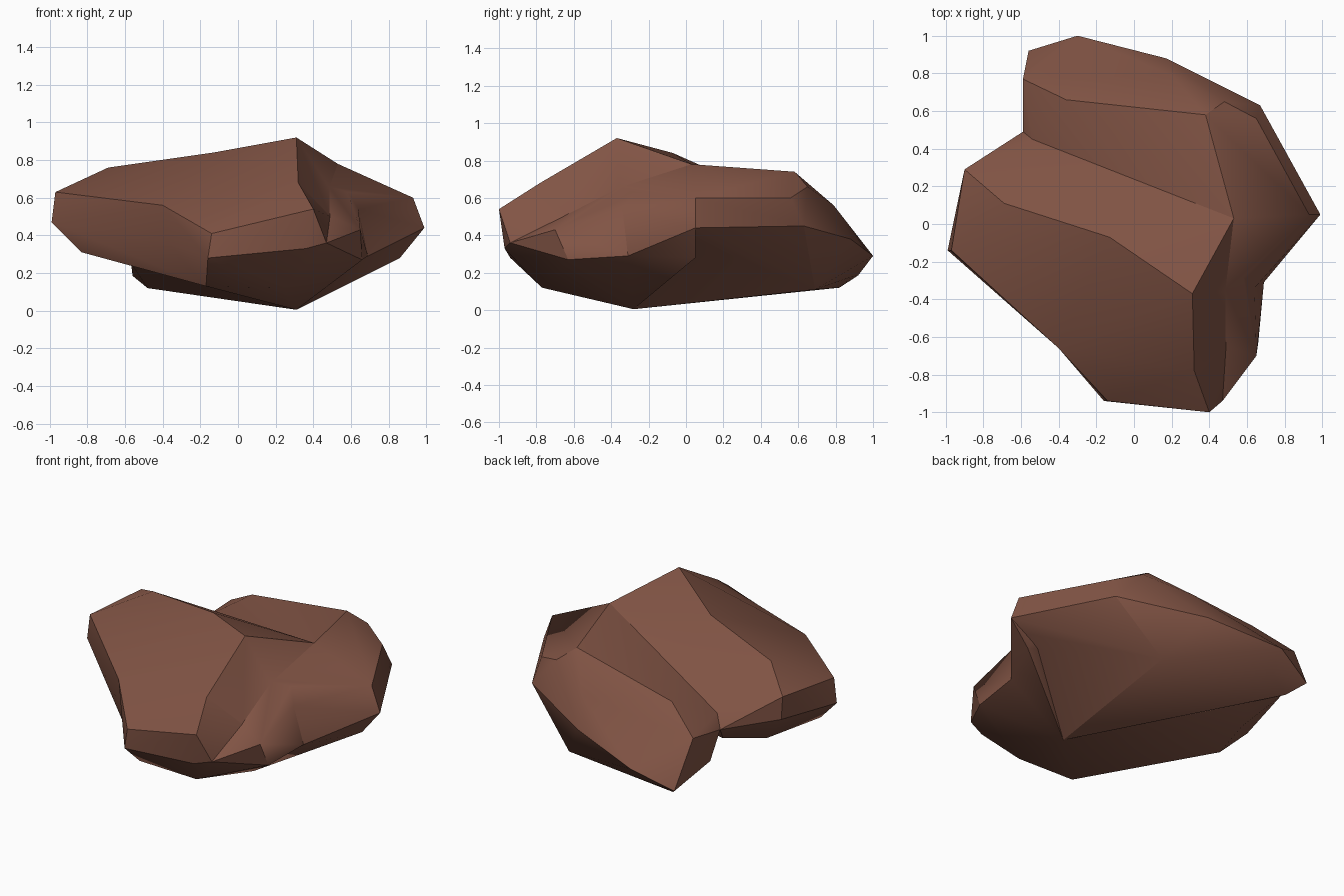
import bpy, bmesh, math

if "Cube" in bpy.data.objects:
    bpy.data.objects.remove(bpy.data.objects["Cube"])

# One flat colour for the whole rock
brown = bpy.data.materials.new("reddish brown stone")
brown.diffuse_color = (0.222, 0.089, 0.059, 1)
brown.use_nodes = True
brown.node_tree.nodes["Principled BSDF"].inputs["Base Color"].default_value = brown.diffuse_color

# Corners shared by neighbouring lobes
peak = (.31, -.37, .92)
crest = (-.13, -.07, .84)
base = (.31, -.28, .005)
core = (.30, 0, .5)
saddle = (.53, .03, .78)
waist_top, waist_low = (-.40, -.66, .56), (-.37, -.66, .36)
front_low, front_low_r = (-.17, -.77, .13), (.24, -.77, .12)
nose_left = [(-.14, -.94, .41), (-.16, -.94, .28)]
ridge = (.32, -.78, .68)
toe = (.47, -.94, .36)
shelf = [(.48, -.35, .66), (.49, -.65, .50)]
notch_top, notch_low = (-.54, .45, .51), (-.59, .49, .43)
spur_top, spur_low = (.64, -.34, .54), (.69, -.31, .29)
tip = [(.93, .05, .60), (.99, .05, .44)]


def lobe(name, corners):
    """A chiselled convex lump spanning the given corners."""
    bm = bmesh.new()
    for c in corners:
        bm.verts.new(c)
    bmesh.ops.convex_hull(bm, input=bm.verts[:])
    loose = [v for v in bm.verts if not v.link_faces]
    bmesh.ops.delete(bm, geom=loose, context='VERTS')
    bmesh.ops.recalc_face_normals(bm, faces=bm.faces[:])
    mesh = bpy.data.meshes.new(name)
    bm.to_mesh(mesh)
    bm.free()
    mesh.materials.append(brown)
    ob = bpy.data.objects.new(name, mesh)
    bpy.context.collection.objects.link(ob)
    return ob


# Left lobe with the long sloping top
rock = lobe("rock", [
    crest, base, saddle, waist_top, waist_low, front_low, notch_top, notch_low,
    (-.69, .11, .76), (-.97, -.14, .63), (-.99, -.14, .47),
    (-.83, -.20, .31), (-.90, .29, .65), (-.89, .29, .50), (-.70, .16, .28),
    (-.56, .42, .34)])

others = [
    # Front lobe under the peak
    lobe("front_lobe", [peak, crest, base, core, saddle, waist_top, waist_low,
                        ridge, front_low, front_low_r] + nose_left + shelf),
    # Blunt nose at the front
    lobe("nose", [ridge, shelf[1], toe, front_low, front_low_r,
                  (.40, -1, .54), (.36, -.97, .33)] + nose_left),
    # Spur on the right of the nose
    lobe("side_spur", [base, core, saddle, front_low_r, toe, spur_top,
                       spur_low, (.65, -.70, .43), (.66, -.63, .27)] + shelf),
    # Wedge joining the spur to the right tip
    lobe("right_wedge", [base, core, saddle, shelf[0], spur_top, spur_low,
                         (.86, .05, .28)] + tip),
    # Lower slab at the back
    lobe("back_slab", [base, core, saddle, notch_top, notch_low] + tip + [
        (.65, .56, .60), (.67, .63, .45), (.38, .58, .74), (.48, .65, .66),
        (.20, .79, .56), (.17, .88, .38), (-.30, 1, .29), (-.56, .92, .185),
        (-.59, .77, .48), (-.36, .66, .617), (-.48, .82, .12), (-.31, .89, .18),
        (.15, .78, .16), (.36, .69, .11), (-.56, .55, .24)]),
]

# Fuse the lobes into one rock
bpy.context.view_layer.objects.active = rock
rock.select_set(True)
for ob in others:
    mod = rock.modifiers.new("fuse", 'BOOLEAN')
    mod.operation = 'UNION'
    mod.solver = 'EXACT'
    mod.object = ob
    bpy.ops.object.modifier_apply(modifier=mod.name)
    bpy.data.objects.remove(ob)

# Clean the joins, then keep only the chiselled edges sharp
bm = bmesh.new()
bm.from_mesh(rock.data)
bmesh.ops.remove_doubles(bm, verts=bm.verts[:], dist=.003)
bmesh.ops.dissolve_degenerate(bm, edges=bm.edges[:], dist=.002)
bmesh.ops.recalc_face_normals(bm, faces=bm.faces[:])
for f in bm.faces:
    f.smooth = True
for e in bm.edges:
    e.smooth = len(e.link_faces) == 2 and e.calc_face_angle() < math.radians(30)
bm.to_mesh(rock.data)
bm.free()
